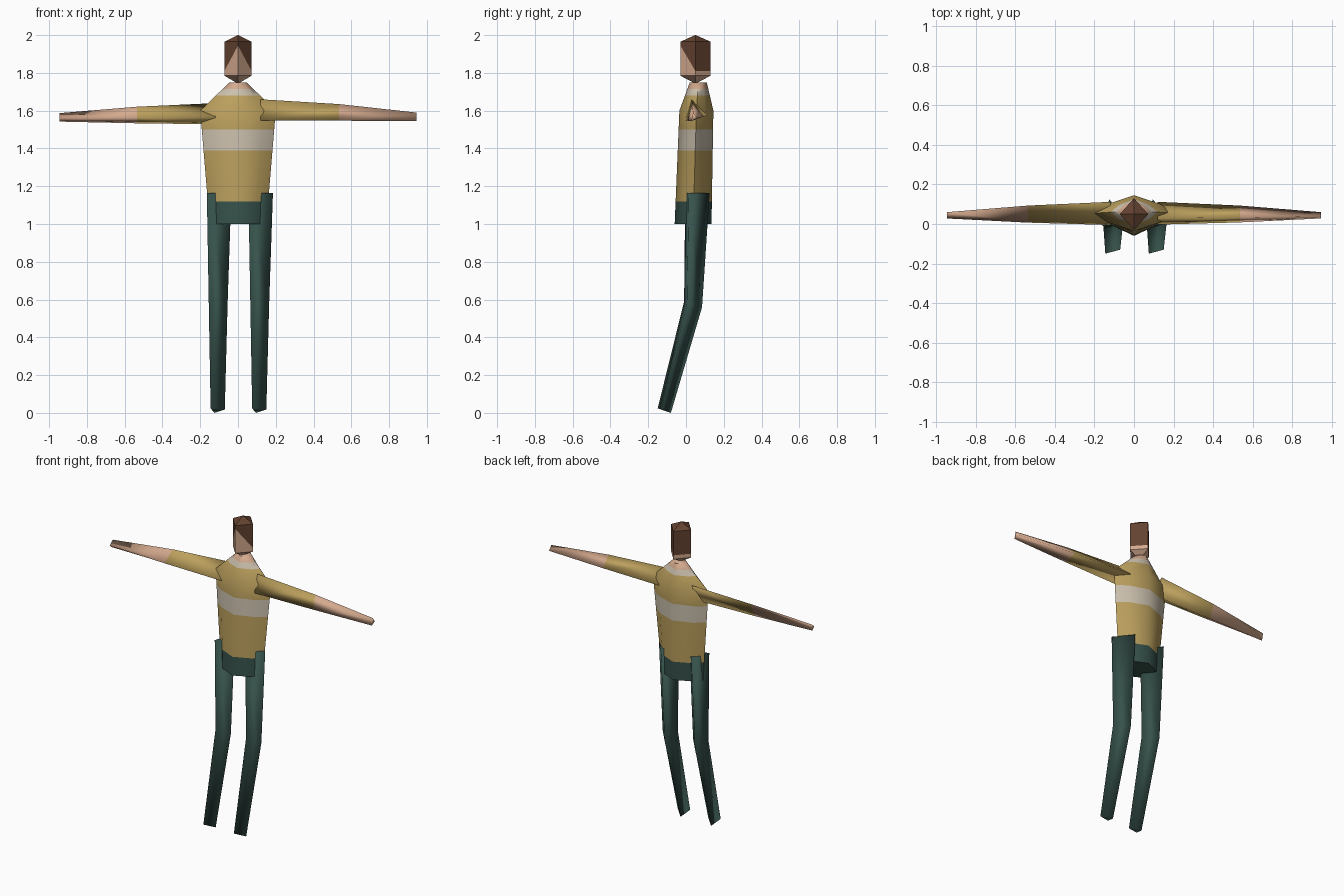
import bpy, bmesh
from mathutils import Vector

if "Cube" in bpy.data.objects:
    bpy.data.objects.remove(bpy.data.objects["Cube"], do_unlink=True)


def material(name, rgb):
    m = bpy.data.materials.new(name)
    m.use_nodes = True
    m.diffuse_color = (*rgb, 1)
    bsdf = m.node_tree.nodes["Principled BSDF"]
    bsdf.inputs["Base Color"].default_value = (*rgb, 1)
    bsdf.inputs["Roughness"].default_value = 0.8
    return m


OCHRE = material("ochre_shirt", (0.50, 0.35, 0.11))
CREAM = material("cream_stripe", (0.60, 0.53, 0.42))
SKIN = material("skin", (0.66, 0.40, 0.27))
GREEN = material("dark_green_trousers", (0.038, 0.085, 0.072))
HAIR = material("brown_hair", (0.125, 0.055, 0.03))


def loft(name, rings, mats, smooth_angle):
    """Skin matching rings of points; mats gives one material per band."""
    used = list(dict.fromkeys(mats))
    bm = bmesh.new()
    loops = [[bm.verts.new(p) for p in ring] for ring in rings]
    for a, b, mat in zip(loops, loops[1:], mats):
        n = len(a)
        for i in range(n):
            j = (i + 1) % n
            f = bm.faces.new((a[i], a[j], b[j], b[i]))
            f.material_index = used.index(mat)
    for loop, mat in ((loops[0], mats[0]), (loops[-1], mats[-1])):
        bm.faces.new(loop).material_index = used.index(mat)
    bmesh.ops.remove_doubles(bm, verts=bm.verts, dist=0.0005)
    bmesh.ops.recalc_face_normals(bm, faces=bm.faces)
    mesh = bpy.data.meshes.new(name)
    bm.to_mesh(mesh)
    bm.free()
    for m in used:
        mesh.materials.append(m)
    ob = bpy.data.objects.new(name, mesh)
    bpy.context.collection.objects.link(ob)
    bpy.ops.object.select_all(action="DESELECT")
    ob.select_set(True)
    bpy.context.view_layer.objects.active = ob
    if smooth_angle:
        bpy.ops.object.shade_smooth_by_angle(angle=smooth_angle)
    return ob


# Torso: flattened eight-sided body from hips to neck
def body_ring(z, half, front, back):
    mid = (front + back) / 2
    cx = half * 0.66
    f, b = mid + (front - mid) * 0.52, mid + (back - mid) * 0.52
    return [(0, front, z), (cx, f, z), (half, mid, z), (cx, b, z),
            (0, back, z), (-cx, b, z), (-half, mid, z), (-cx, f, z)]


def between(low, high, z):
    t = (z - low[0]) / (high[0] - low[0])
    return [a + (b - a) * t for a, b in zip(low, high)]


hip, chest, neck = (1.0, 0.15, -0.06, 0.135), (1.6, 0.2, -0.035, 0.145), (1.75, 0.045, 0.02, 0.11)
sections = [hip] + [between(hip, chest, z) for z in (1.12, 1.39, 1.5)]
sections += [chest] + [between(chest, neck, z) for z in (1.68, 1.715)] + [neck]
loft("torso", [body_ring(*s) for s in sections],
     [GREEN, OCHRE, CREAM, OCHRE, OCHRE, CREAM, SKIN], 1.1)


# Head: diamond column, the hairline dips from forehead to the sides
def head_ring(size, front_z, rest_z):
    return [(0, 0.05 - 0.08 * size, front_z), (0.072 * size, 0.05, rest_z),
            (0, 0.05 + 0.08 * size, rest_z), (-0.072 * size, 0.05, rest_z)]


loft("head", [head_ring(0.05, 1.745, 1.745), head_ring(1, 1.785, 1.785),
              head_ring(1, 1.945, 1.81), head_ring(1, 1.965, 1.965),
              head_ring(0.02, 2.0, 2.0)], [SKIN, SKIN, HAIR, HAIR], 0)


# Arms: tapered three-sided sleeves with bare forearms
def arm(name, side, root, tip):
    root, tip = [Vector(p) for p in root], [Vector(p) for p in tip]
    rings = []
    for x, t in ((0.12, 0), (0.535, 0.36), (0.945, 1)):
        rings.append([(side * x, *r.lerp(e, t)) for r, e in zip(root, tip)])
    loft(name, rings, [OCHRE, SKIN], 2.2)


arm("left_arm", 1, [(-0.003, 1.548), (0.03, 1.66), (0.112, 1.575)],
    [(0.028, 1.545), (0.038, 1.59), (0.06, 1.56)])
arm("right_arm", -1, [(-0.005, 1.565), (0.112, 1.64), (0.07, 1.528)],
    [(0.028, 1.56), (0.06, 1.587), (0.05, 1.542)])

# Legs: three-sided, bent at the knee, feet swept forward
leg_rings = [
    [(-0.165, -0.004, 1.165), (-0.035, 0.015, 1.165), (-0.125, 0.125, 1.165)],
    [(-0.155, -0.01, 0.59), (-0.055, 0.005, 0.58), (-0.125, 0.085, 0.56)],
    [(-0.145, -0.15, 0.024), (-0.07, -0.13, 0.018), (-0.125, -0.08, 0.0)],
]
for name, shift in (("right_leg", 0), ("left_leg", 0.22)):
    loft(name, [[(x + shift, y, z) for x, y, z in r] for r in leg_rings],
         [GREEN, GREEN], 2.2)
